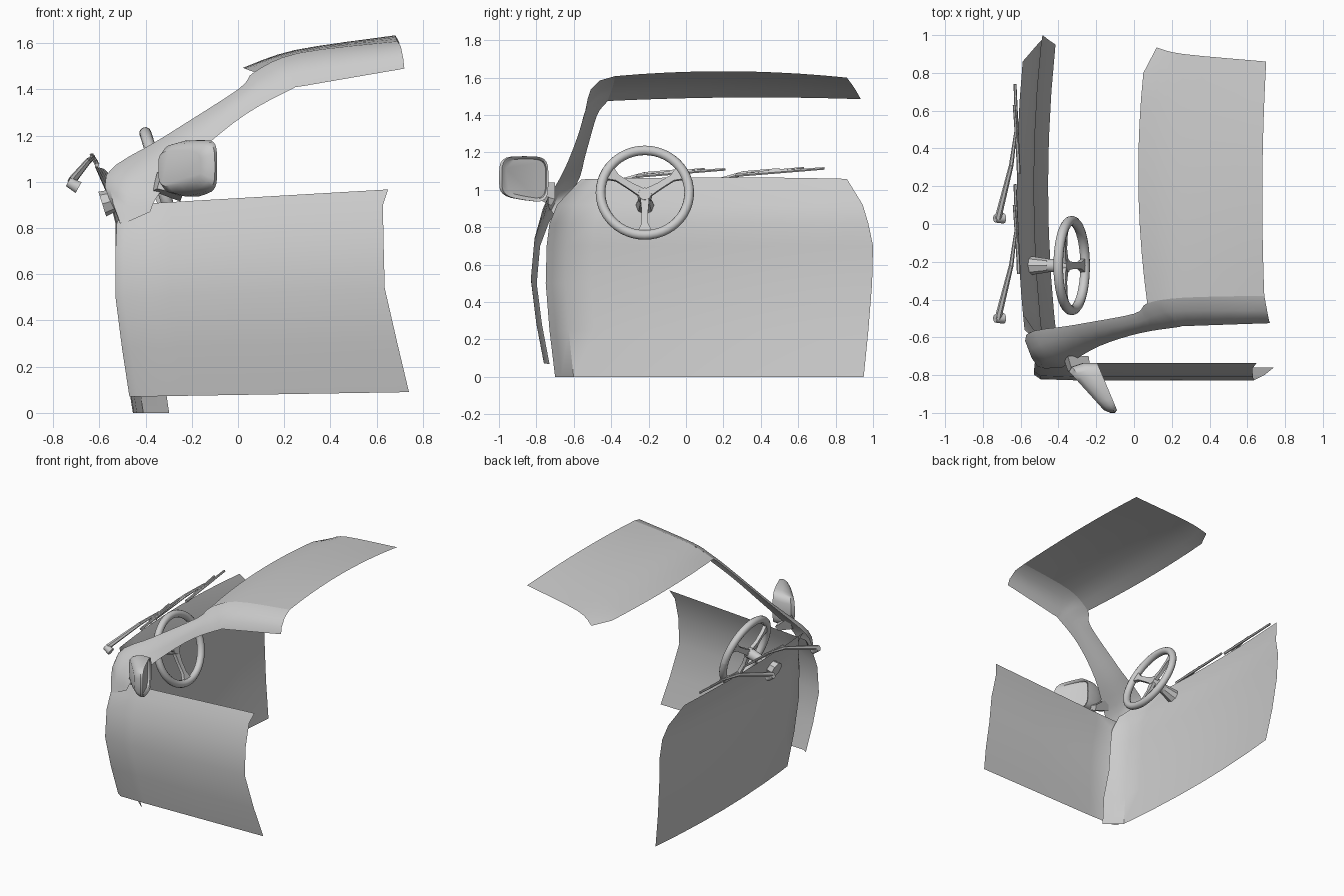
import bpy, bmesh, math
from mathutils import Vector, Matrix

if "Cube" in bpy.data.objects:
    bpy.data.objects.remove(bpy.data.objects["Cube"])


def finish(name, bm, angle=40, normals=False):
    if normals:
        bmesh.ops.recalc_face_normals(bm, faces=bm.faces)
    me = bpy.data.meshes.new(name)
    bm.to_mesh(me)
    bm.free()
    ob = bpy.data.objects.new(name, me)
    bpy.context.collection.objects.link(ob)
    bpy.ops.object.select_all(action='DESELECT')
    ob.select_set(True)
    bpy.context.view_layer.objects.active = ob
    bpy.ops.object.shade_smooth_by_angle(angle=math.radians(angle))
    return ob


def loft(name, rows, closed=False, caps=False, flip=False, angle=40):
    """Skin a list of point rows; closed joins each row into a ring."""
    bm = bmesh.new()
    vs = [[bm.verts.new(p) for p in r] for r in rows]
    n = len(rows[0])
    for a, b in zip(vs, vs[1:]):
        for i in range(n if closed else n - 1):
            j = (i + 1) % n
            f = (a[i], a[j], b[j], b[i])
            bm.faces.new(f[::-1] if flip else f)
    if caps:
        bm.faces.new(vs[0])
        bm.faces.new(vs[-1])
    return finish(name, bm, angle, closed)


def smooth_rows(rows, steps=3):
    """Catmull-Rom interpolation between rows of points."""
    out = []
    for i in range(len(rows) - 1):
        r = [rows[max(i - 1, 0)], rows[i], rows[i + 1], rows[min(i + 2, len(rows) - 1)]]
        for s in range(steps):
            t = s / steps
            row = []
            for p in zip(*r):
                a, b, c, d = map(Vector, p)
                row.append(b + 0.5 * t * (c - a + t * (2*a - 5*b + 4*c - d + t * (3*(b - c) + d - a))))
            out.append(row)
    return out + [[Vector(p) for p in rows[-1]]]


def rod(name, a, b, ra, rb, sides=10):
    a, b = Vector(a), Vector(b)
    q = (b - a).to_track_quat('Z', 'Y')
    ring = lambda c, r: [c + q @ Vector((r * math.cos(t), r * math.sin(t), 0))
                         for t in (2 * math.pi * k / sides for k in range(sides))]
    return loft(name, [ring(a, ra), ring(b, rb)], True, True)


# Door skin: z at front, z at rear, front x, rear x, y
door = []
for zf, zr, xf, xr, y in [(.07, .09, -.47, .74, -.76), (.28, .3, -.502, .69, -.80),
                          (.5, .54, -.53, .635, -.828), (.7, .74, -.53, .63, -.81),
                          (.82, .9, -.525, .627, -.765), (.87, .967, -.505, .65, -.735)]:
    row = []
    for k, (t, curl) in enumerate([(0, .03), (.03, .006), (.2, 0), (.6, 0), (1, 0)]):
        z = zf + (zr - zf) * t
        if zf == .87 and k > 0:
            z = .90 + .067 * t
        row.append((xf + (xr - xf) * t, y + curl, z))
    door.append(row)
loft("door_skin", door)

# Front bulkhead: z, left y, right y, centre x
bulk = []
for z, yl, yr, x in [(0, -.70, .95, -.455), (.25, -.73, .975, -.495), (.5, -.75, .995, -.522),
                     (.7, -.745, 1.0, -.53), (.82, -.73, .975, -.53), (.92, -.69, .945, -.555),
                     (1.055, -.56, .86, -.62)]:
    row = []
    for t in (0, .02, .06, .14, .25, .4, .55, .7, .85, 1):
        y = yl + (yr - yl) * t
        wrap = max(0, 1 - t / .06) * (.10 if z < .3 else .06 if z < .95 else 0)
        bow = ((y - .2) / .8) ** 2
        row.append((x + .045 * bow + wrap, y, z + (.012 * (1 - bow) if z > 1 else 0)))
    bulk.append(row)
loft("front_bulkhead", bulk)

# Windscreen pillar and roof rail, inner edge to outer edge
rail = [[(-.515, -.735, .84), (-.51, -.755, .82), (-.47, -.765, .83), (-.38, -.76, .87)],
        [(-.57, -.585, 1.03), (-.54, -.66, 1.015), (-.46, -.72, .98), (-.34, -.735, .95)],
        [(-.32, -.535, 1.195), (-.29, -.585, 1.185), (-.24, -.63, 1.14), (-.18, -.645, 1.12)],
        [(.0, -.475, 1.40), (.02, -.52, 1.39), (.03, -.56, 1.34), (.03, -.578, 1.29)],
        [(.07, -.42, 1.475), (.13, -.475, 1.475), (.2, -.53, 1.435), (.24, -.545, 1.405)],
        [(.26, -.39, 1.557), (.27, -.46, 1.53), (.28, -.52, 1.47), (.285, -.54, 1.415)],
        [(.69, -.38, 1.608), (.705, -.46, 1.585), (.715, -.51, 1.535), (.72, -.525, 1.49)]]
fine = smooth_rows(rail, 4)
loft("pillar_and_roof_rail", fine, flip=True)

# Roof panel, running from the rail to the far edge
ends = [(.12, .935, 1.485), (.26, .90, 1.545), (.70, .86, 1.60)]
roof = []
for start, end in zip([r[0] for r in rail[4:]], ends):
    row = []
    for k in range(11):
        t = k / 10
        y = start[1] + (end[1] - start[1]) * t
        bow = 4 * t * (1 - t)
        e = .065 if end[0] == .12 and k < 10 else end[0]
        x = start[0] + (e - start[0]) * t - bow * (.045 if k < 10 and end[0] == .12 else .015)
        row.append((x, y, start[2] + (end[2] - start[2]) * t + .03 * bow * (.4 + .6 * start[0] / .69)))
    roof.append(row)
loft("roof_panel", [fine and r for r in smooth_rows(roof, 4)], flip=True)


# Mirror head: rounded rings from recessed glass to back shell
def mirror_ring(p0, p1, z0, z1, n=24):
    p0, p1 = Vector((*p0, 0)), Vector((*p1, 0))
    pts = []
    for k in range(n):
        a = 2 * math.pi * k / n
        c, s = math.cos(a), math.sin(a)
        u = math.copysign(abs(c) ** .5, c)
        v = math.copysign(abs(s) ** .5, s)
        p = p0.lerp(p1, (u + 1) / 2)
        p.z = (z0 + z1) / 2 + v * (z1 - z0) / 2 + .02 * u * (v < 0) * abs(v)
        pts.append(p)
    return pts


loft("wing_mirror", [mirror_ring(*r) for r in [
    ((-.215, -.75), (-.11, -.965), .965, 1.165), ((-.20, -.745), (-.10, -.975), .96, 1.17),
    ((-.195, -.735), (-.09, -.985), .945, 1.18), ((-.27, -.735), (-.10, -1.0), .945, 1.18),
    ((-.33, -.755), (-.125, -1.0), .96, 1.165), ((-.345, -.78), (-.16, -.985), .99, 1.135)]],
    True, True)
loft("mirror_mount", [
    [(-.37, -.72, .96), (-.25, -.72, .915), (-.24, -.70, .95), (-.35, -.70, 1.04)],
    [(-.35, -.78, .97), (-.24, -.78, .945), (-.23, -.77, .97), (-.33, -.77, 1.04)]], True, True)

# Steering wheel in its tilted frame: local z points at the driver
W = Matrix(((0, -.30, .954, -.33), (1, 0, 0, -.22), (0, .954, .30, .985), (0, 0, 0, 1)))
rim = []
for i in range(49):
    a = 2 * math.pi * i / 48
    rim.append([W @ Vector(((.237 + .026 * math.cos(b)) * math.cos(a),
                            (.237 + .026 * math.cos(b)) * math.sin(a), .026 * math.sin(b)))
                for b in (2 * math.pi * k / 12 for k in range(12))])
bm_rim = loft("steering_rim", rim, True)
for i, deg in enumerate((30, 150, 270)):
    R = W @ Matrix.Rotation(math.radians(deg), 4, 'Z')
    sec = [(.0, .026, -.035), (.09, .018, -.028), (.17, .017, -.012), (.232, .045, 0)]
    loft(f"steering_spoke_{i + 1}", [[R @ Vector((x, w * sy, z + .012 * sz))
         for sy, sz in ((-1, -1), (1, -1), (1, 1), (-1, 1))] for x, w, z in sec], True, True)
at = lambda z: W @ Vector((0, 0, z))
rod("steering_hub", at(-.05), at(-.018), .04, .034, 16)
rod("steering_column", at(-.13), at(-.04), .034, .038, 16)
rod("column_shroud", at(-.27), at(-.13), .056, .036, 8)

# Wipers: pivot, arm and blade, repeated across the screen
for i, (y, z) in enumerate(((-.5, 0), (.03, .005))):
    rod(f"wiper_pivot_{i + 1}", (-.735, y, 1.0), (-.69, y, .975), .022, .028)
    rod(f"wiper_arm_{i + 1}", (-.72, y, 1.0 + z), (-.65, y + .28, 1.085 + z), .018, .012, 6)
    rod(f"wiper_link_{i + 1}", (-.65, y + .28, 1.085 + z), (-.625, y + .47, 1.105 + z), .012, .007, 6)
    rod(f"wiper_blade_{i + 1}", (-.61, y + .235, 1.073 + z), (-.63, y + .71, 1.11 + z), .010, .008, 6)
    rod(f"wiper_bridge_{i + 1}", (-.615, y + .34, 1.085 + z), (-.635, y + .6, 1.112 + z), .009, .007, 6)
